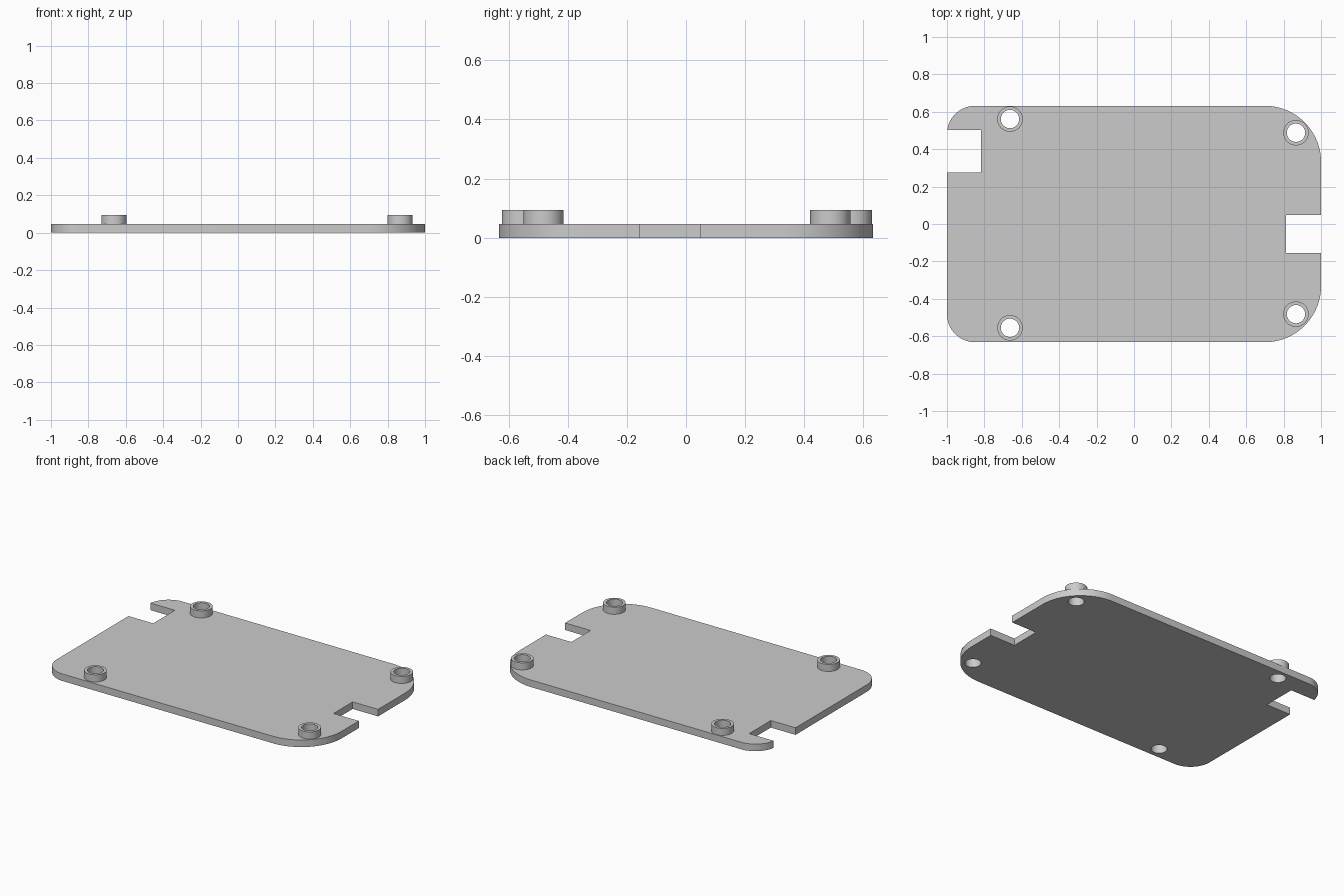
import bpy, bmesh
from math import sin, cos, radians

cube = bpy.data.objects.get("Cube")
if cube:
    bpy.data.objects.remove(cube, do_unlink=True)

PLATE_TOP, BOSS_TOP = 0.047, 0.094
HALF_Y = 0.632
BOSS_R, HOLE_R = 0.068, 0.049
BOSSES = {
    "back_left_boss": (0.866, 0.488),
    "front_left_boss": (0.866, -0.482),
    "back_right_boss": (-0.663, 0.561),
    "front_right_boss": (-0.663, -0.555),
}

grey = bpy.data.materials.new("plain grey")
grey.use_nodes = True
colour = (0.6, 0.6, 0.6, 1)
grey.diffuse_color = colour
grey.node_tree.nodes["Principled BSDF"].inputs["Base Color"].default_value = colour


def arc(cx, cy, r, start, end, steps):
    angles = [radians(start + (end - start) * i / steps) for i in range(steps + 1)]
    return [(cx + r * cos(a), cy + r * sin(a)) for a in angles]


def circle(centre, r):
    return arc(*centre, r, 0, 360, 48)[:-1]


def extrude_profile(name, loops, z0, z1):
    """Fill closed loops (first is the outline, the rest are holes) and thicken them."""
    curve = bpy.data.curves.new(name + "_profile", "CURVE")
    curve.dimensions = "2D"
    curve.fill_mode = "BOTH"
    curve.extrude = (z1 - z0) / 2
    for loop in loops:
        spline = curve.splines.new("POLY")
        spline.points.add(len(loop) - 1)
        for point, (x, y) in zip(spline.points, loop):
            point.co = (x, y, 0, 1)
        spline.use_cyclic_u = True
    helper = bpy.data.objects.new(name + "_profile", curve)
    bpy.context.collection.objects.link(helper)
    bpy.context.view_layer.update()
    evaluated = helper.evaluated_get(bpy.context.evaluated_depsgraph_get())
    mesh = bpy.data.meshes.new_from_object(evaluated)
    bpy.data.objects.remove(helper, do_unlink=True)
    bpy.data.curves.remove(curve)

    # Weld the caps to the walls and place the part at its height
    bm = bmesh.new()
    bm.from_mesh(mesh)
    bmesh.ops.remove_doubles(bm, verts=bm.verts, dist=0.0001)
    bmesh.ops.recalc_face_normals(bm, faces=bm.faces)
    bmesh.ops.translate(bm, verts=bm.verts, vec=(0, 0, (z0 + z1) / 2))
    bm.to_mesh(mesh)
    bm.free()
    mesh.name = name
    mesh.materials.clear()
    mesh.materials.append(grey)
    part = bpy.data.objects.new(name, mesh)
    bpy.context.collection.objects.link(part)
    bpy.ops.object.select_all(action="DESELECT")
    part.select_set(True)
    bpy.context.view_layer.objects.active = part
    bpy.ops.object.shade_smooth_by_angle(angle=radians(30))
    return part


# Plate outline: small corners on the right, large corners on the left, one notch per end
small, large = 0.15, 0.3
outline = arc(-1 + small, -HALF_Y + small, small, 180, 270, 16)
outline += arc(1 - large, -HALF_Y + large, large, 270, 360, 24)
outline += [(1, -0.155), (0.813, -0.155), (0.813, 0.047), (1, 0.047)]
outline += arc(1 - large, HALF_Y - large, large, 0, 90, 24)
outline += arc(-1 + small, HALF_Y - small, small, 90, 172, 16)
outline += [(-0.818, 0.503), (-0.818, 0.275), (-1, 0.275)]

holes = [circle(centre, HOLE_R) for centre in BOSSES.values()]
extrude_profile("base_plate", [outline] + holes, 0, PLATE_TOP)

# Hollow screw bosses standing on the plate
for name, centre in BOSSES.items():
    extrude_profile(name, [circle(centre, BOSS_R), circle(centre, HOLE_R)], PLATE_TOP, BOSS_TOP)
